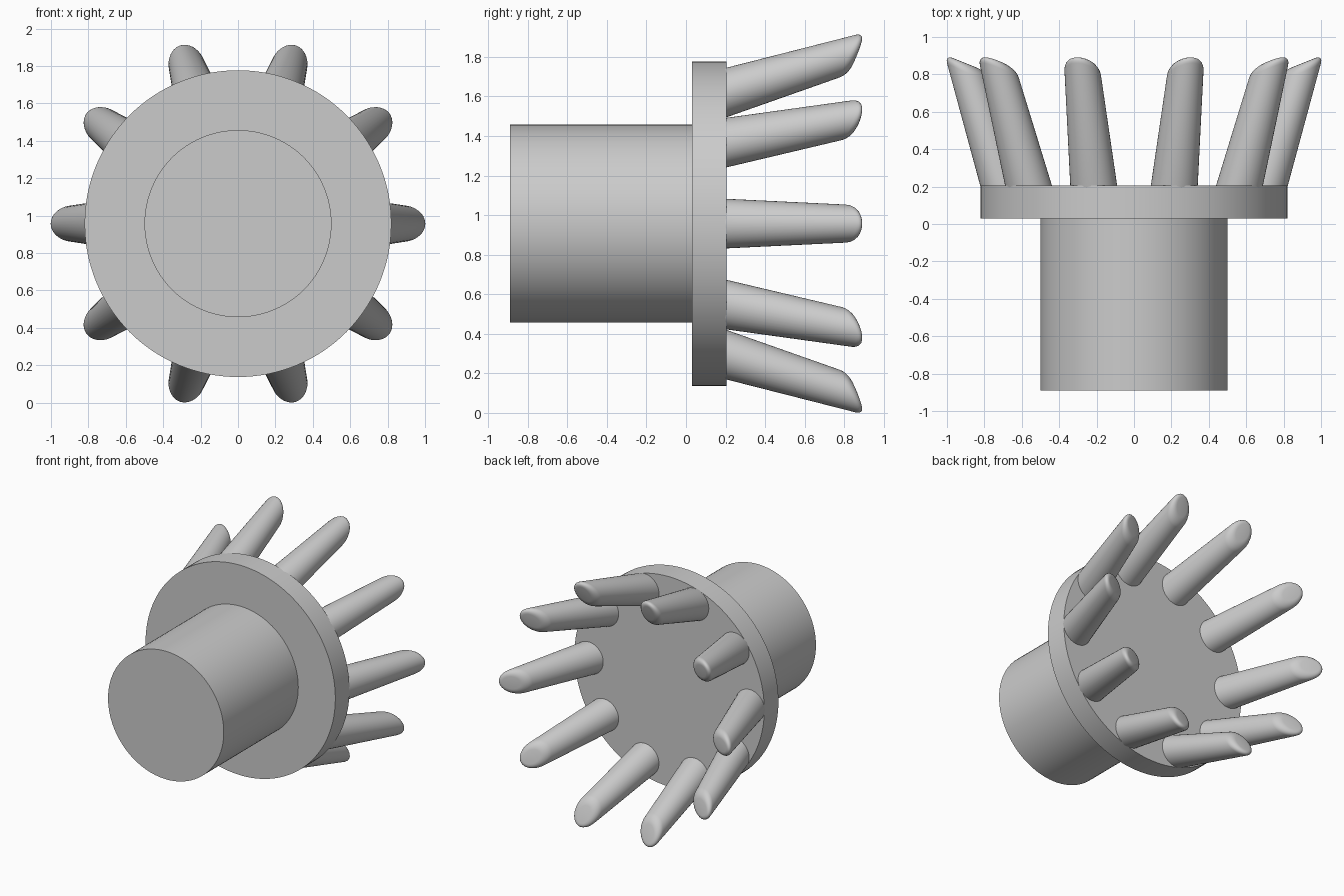
import bpy, bmesh, math
from mathutils import Matrix, Vector

cube = bpy.data.objects.get("Cube")
if cube:
    bpy.data.objects.remove(cube)

AXIS_HEIGHT = 0.957
PIN_COUNT = 10

grey = bpy.data.materials.new("plain grey")
grey.use_nodes = True
grey.diffuse_color = (0.6, 0.6, 0.6, 1)
grey.node_tree.nodes["Principled BSDF"].inputs["Base Color"].default_value = (0.6, 0.6, 0.6, 1)

# Local z runs along the hub axis, which points to the back (+y)
LAY_DOWN = Matrix.Translation((0, 0, AXIS_HEIGHT)) @ Matrix.Rotation(-math.pi / 2, 4, 'X')


def finish(name, bm, placement):
    bmesh.ops.transform(bm, matrix=placement, verts=bm.verts)
    bmesh.ops.recalc_face_normals(bm, faces=bm.faces)
    mesh = bpy.data.meshes.new(name)
    bm.to_mesh(mesh)
    bm.free()
    mesh.materials.append(grey)
    obj = bpy.data.objects.new(name, mesh)
    bpy.context.collection.objects.link(obj)
    bpy.ops.object.select_all(action='DESELECT')
    obj.select_set(True)
    bpy.context.view_layer.objects.active = obj
    bpy.ops.object.shade_smooth_by_angle(angle=math.radians(35))
    return obj


def cone(start, end, r1, r2, sides):
    bm = bmesh.new()
    bmesh.ops.create_cone(bm, cap_ends=True, segments=sides, radius1=r1, radius2=r2,
                          depth=end - start, matrix=Matrix.Translation((0, 0, (start + end) / 2)))
    return bm


# Hub and flange
finish("hub", cone(-0.89, 0.03, 0.5, 0.5, 96), LAY_DOWN)
finish("flange", cone(0.03, 0.205, 0.82, 0.82, 128), LAY_DOWN)

# Splayed, tapered pins with a slanted, rounded tip
for i in range(PIN_COUNT):
    bm = cone(0.15, 1.1, 0.128, 0.082, 40)
    for v in bm.verts:
        v.co.x += 0.697 + 0.319 * (v.co.z - 0.205)
    slant = Vector((-0.4, 0, 1)).normalized()
    cut = bmesh.ops.bisect_plane(bm, geom=bm.verts[:] + bm.edges[:] + bm.faces[:],
                                 plane_co=(0.9, 0, 0.86), plane_no=slant, clear_outer=True)
    rim = [e for e in cut["geom_cut"] if isinstance(e, bmesh.types.BMEdge)]
    bmesh.ops.holes_fill(bm, edges=rim)
    bmesh.ops.bevel(bm, geom=rim, offset=0.045, offset_type='OFFSET',
                    segments=5, profile=0.5, affect='EDGES')
    finish(f"pin_{i + 1}", bm, LAY_DOWN @ Matrix.Rotation(i * math.tau / PIN_COUNT, 4, 'Z'))
